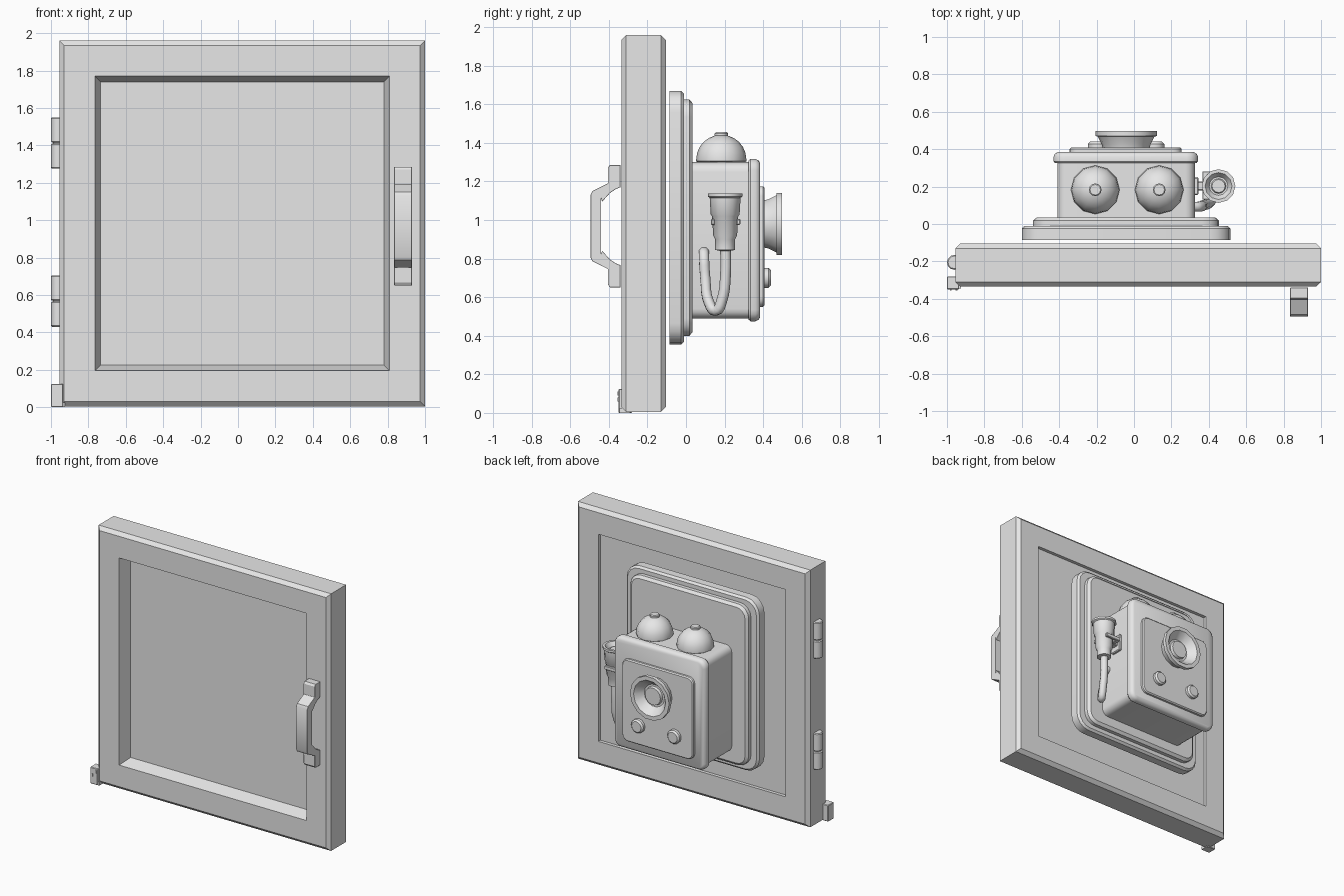
import bpy, bmesh, math
from mathutils import Vector

if "Cube" in bpy.data.objects:
    bpy.data.objects.remove(bpy.data.objects["Cube"])

GREY = (0.8, 0.8, 0.8, 1)
mat = bpy.data.materials.new("plain grey")
mat.use_nodes = True
mat.diffuse_color = GREY
mat.node_tree.nodes["Principled BSDF"].inputs["Base Color"].default_value = GREY


def finish(name, bm, angle=35):
    bmesh.ops.recalc_face_normals(bm, faces=bm.faces)
    me = bpy.data.meshes.new(name)
    bm.to_mesh(me)
    bm.free()
    me.materials.append(mat)
    me.shade_smooth()
    me.set_sharp_from_angle(angle=math.radians(angle))
    ob = bpy.data.objects.new(name, me)
    bpy.context.scene.collection.objects.link(ob)
    return ob


def skin(name, rings, angle=35):
    """Join equal rings of points in order and cap both ends."""
    bm = bmesh.new()
    loops = [[bm.verts.new(p) for p in ring] for ring in rings]
    for a, b in zip(loops, loops[1:]):
        for i in range(len(a)):
            j = (i + 1) % len(a)
            bm.faces.new((a[i], a[j], b[j], b[i]))
    bm.faces.new(loops[0])
    bm.faces.new(loops[-1])
    return finish(name, bm, angle)


def panel(name, rect, steps, radius=0.0, corner=4):
    """Stack of (y, inset) outlines of one rectangle, with rounded corners."""
    x0, x1, z0, z1 = rect
    rings = []
    for y, inset in steps:
        r = max(radius - inset, 0.01) if radius else 0
        k = inset + r
        centres = [(x1 - k, z1 - k), (x0 + k, z1 - k), (x0 + k, z0 + k), (x1 - k, z0 + k)]
        ring = []
        for q, (cx, cz) in enumerate(centres):
            for s in range(corner + 1 if radius else 1):
                a = math.pi / 2 * (q + s / corner)
                ring.append((cx + r * math.cos(a), y, cz + r * math.sin(a)))
        rings.append(ring)
    return skin(name, rings)


def lathe(name, centre, profile, axis="z", sides=12, angle=40):
    """Turn (radius, height) points about an axis through the centre."""
    rings = []
    for r, h in profile:
        ring = []
        for i in range(sides):
            a = 2 * math.pi * i / sides
            u, v = r * math.cos(a), r * math.sin(a)
            p = {"z": (u, v, h), "y": (u, h, v), "x": (h, u, v)}[axis]
            ring.append(Vector(centre) + Vector(p))
        rings.append(ring)
    return skin(name, rings, angle)


def box(name, lo, hi, bevel=0.0):
    bm = bmesh.new()
    bmesh.ops.create_cube(bm, size=1)
    for v in bm.verts:
        v.co = [l + (c + 0.5) * (h - l) for c, l, h in zip(v.co, lo, hi)]
    if bevel:
        bmesh.ops.bevel(bm, geom=bm.edges[:], offset=bevel, segments=1, affect="EDGES")
    return finish(name, bm, 30)


# Door with a deep front recess and a shallow back recess
panel("door", (-0.955, 1.0, 0.005, 1.96),
      [(-0.24, 0.22), (-0.335, 0.19), (-0.335, 0.026), (-0.31, 0),
       (-0.13, 0), (-0.105, 0.026), (-0.105, 0.19), (-0.13, 0.19)])

# Door pull, bent bar extruded across x
half = [(-0.34, 1.285), (-0.395, 1.285), (-0.405, 1.27), (-0.405, 1.19),
        (-0.485, 1.15), (-0.495, 1.13)]
inner = [(-0.44, 1.11), (-0.435, 1.095), (-0.395, 1.14), (-0.365, 1.16), (-0.34, 1.17)]
mid = 0.968
flip = lambda pts: [(y, 2 * mid - z) for y, z in reversed(pts)]
outline = half + flip(half) + flip(inner)[:] + inner
outline = half + flip(half) + [(y, 2 * mid - z) for y, z in reversed(inner)] + inner
bm = bmesh.new()
face = bm.faces.new([bm.verts.new((0.835, y, z)) for y, z in outline])
ext = bmesh.ops.extrude_face_region(bm, geom=[face])
moved = [g for g in ext["geom"] if isinstance(g, bmesh.types.BMVert)]
bmesh.ops.translate(bm, verts=moved, vec=(0.095, 0, 0))
bmesh.ops.recalc_face_normals(bm, faces=bm.faces)
handle = finish("door_handle", bm, 30)
bev = handle.modifiers.new("soft_edges", "BEVEL")
bev.width, bev.segments, bev.limit_method = 0.014, 2, "ANGLE"
bev.angle_limit = math.radians(60)

# Hinge barrels, each an upper and lower knuckle
for label, base in (("lower", 0.43), ("upper", 1.275)):
    for part, z in (("bottom", base), ("top", base + 0.14)):
        lathe(f"{label}_hinge_{part}", (-0.96, -0.205, z),
              [(0.034, 0), (0.04, 0.006), (0.04, 0.129), (0.034, 0.135)])
    lathe(f"{label}_hinge_pin", (-0.96, -0.205, base), [(0.03, 0.13), (0.03, 0.145)])

# Small catch on the lower front corner
box("corner_catch", (-1.0, -0.35, 0.0), (-0.935, -0.28, 0.125), 0.004)
box("catch_foot", (-0.99, -0.345, 0.0), (-0.925, -0.29, 0.025))
for i, z in enumerate((0.06, 0.09)):
    box(f"catch_stud_{i}", (-0.985 + 0.03 * i, -0.355, z), (-0.975 + 0.03 * i, -0.345, z + 0.02))

# Backing boards of the wall phone
panel("backing_board", (-0.60, 0.515, 0.355, 1.67),
      [(-0.085, 0), (-0.025, 0), (-0.01, 0.015)], 0.11)
panel("raised_board", (-0.54, 0.455, 0.40, 1.625),
      [(-0.012, 0), (0.018, 0), (0.035, 0.02)], 0.09)

# Phone case, lid and face plate
panel("phone_case", (-0.41, 0.325, 0.49, 1.3), [(0.03, 0), (0.34, 0)], 0.05)
panel("phone_lid", (-0.43, 0.342, 0.475, 1.317),
      [(0.325, 0.008), (0.335, 0), (0.36, 0), (0.375, 0.007), (0.385, 0.022)], 0.06)
panel("face_plate", (-0.345, 0.255, 0.55, 1.175), [(0.38, 0), (0.4, 0), (0.408, 0.008)], 0.05)

# Mouthpiece and two buttons
lathe("mouthpiece", (-0.042, 0, 0.98),
      [(0.125, 0.4), (0.13, 0.425), (0.152, 0.468), (0.165, 0.47), (0.165, 0.498),
       (0.135, 0.498), (0.085, 0.44), (0.07, 0.44), (0.065, 0.46), (0.03, 0.46)], "y", 14)
for side, x in (("left", 0.11), ("right", -0.194)):
    lathe(f"{side}_button", (x, 0, 0.70),
          [(0.052, 0.4), (0.052, 0.428), (0.04, 0.44)], "y")

# Twin bells on top
R = 0.13
dome = [(R * math.cos(a), 1.315 + R * 0.98 * math.sin(a))
        for a in (math.pi / 2 * i / 6 for i in range(6))]
for side, x in (("left", 0.135), ("right", -0.207)):
    lathe(f"{side}_bell", (x, 0.183, 0), [(0.12, 1.298), (R, 1.305)] + dome + [(0.01, 1.442)])
    lathe(f"{side}_bell_knob", (x, 0.183, 0), [(0.034, 1.43), (0.034, 1.45), (0.028, 1.456)])

# Ear piece hanging at the side, open at the top
lathe("ear_piece", (0.452, 0.203, 0),
      [(0.025, 0.84), (0.052, 0.845), (0.052, 0.9), (0.062, 0.92), (0.068, 1.02),
       (0.075, 1.03), (0.08, 1.115), (0.09, 1.122), (0.09, 1.138), (0.072, 1.138),
       (0.05, 1.105), (0.04, 1.105), (0.035, 1.115)])

# Forked hook holding the ear piece
box("hook_base", (0.32, 0.155, 0.93), (0.345, 0.25, 1.06), 0.006)
box("hook_arm", (0.335, 0.18, 0.97), (0.4, 0.226, 1.01), 0.004)
for i, y in enumerate((0.13, 0.262)):
    box(f"hook_prong_{i}", (0.37, y, 0.975), (0.49, y + 0.02, 1.005), 0.004)
box("hook_bridge", (0.365, 0.13, 0.975), (0.395, 0.282, 1.005), 0.004)

# Cord looping from the ear piece to the case
path = [(0.452, 0.205, 0.86), (0.452, 0.205, 0.72), (0.45, 0.185, 0.58), (0.435, 0.155, 0.53),
        (0.41, 0.12, 0.57), (0.37, 0.1, 0.7), (0.345, 0.093, 0.82), (0.315, 0.093, 0.835)]
curve = bpy.data.curves.new("cord", "CURVE")
curve.dimensions = "3D"
curve.bevel_depth, curve.bevel_resolution, curve.resolution_u = 0.028, 2, 4
curve.use_fill_caps = True
spline = curve.splines.new("BEZIER")
spline.bezier_points.add(len(path) - 1)
for point, co in zip(spline.bezier_points, path):
    point.co = co
    point.handle_left_type = point.handle_right_type = "AUTO"
curve.materials.append(mat)
cord = bpy.data.objects.new("cord", curve)
bpy.context.scene.collection.objects.link(cord)
